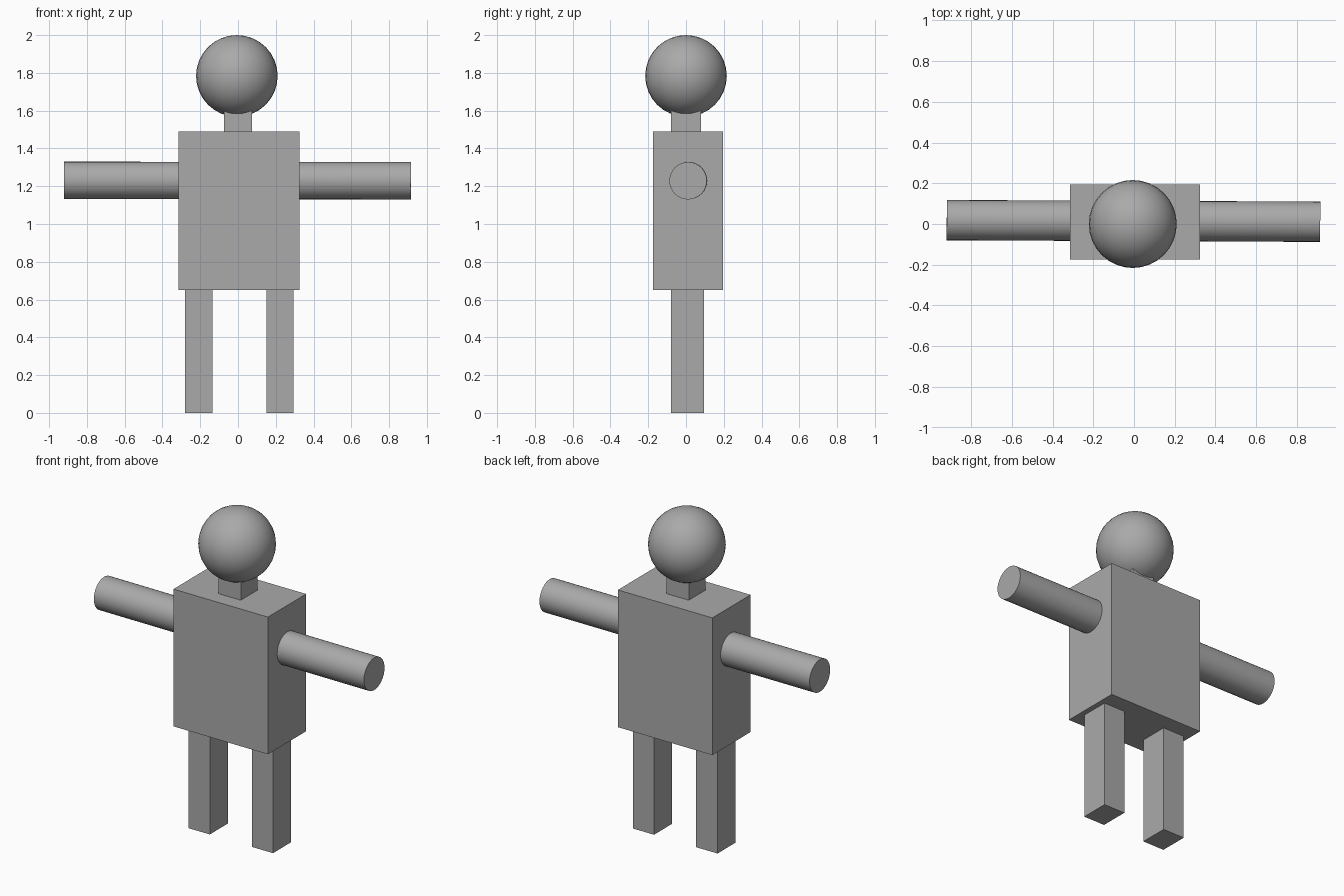
import bpy
import math
from mathutils import Vector

if "Cube" in bpy.data.objects:
    bpy.data.objects.remove(bpy.data.objects["Cube"])

grey = bpy.data.materials.new("grey")
grey.diffuse_color = (0.4, 0.4, 0.4, 1)
grey.use_nodes = True
grey.node_tree.nodes["Principled BSDF"].inputs["Base Color"].default_value = grey.diffuse_color


def finish(name):
    ob = bpy.context.object
    ob.name = name
    ob.data.materials.append(grey)
    return ob


def box(name, low, high):
    low, high = Vector(low), Vector(high)
    bpy.ops.mesh.primitive_cube_add(size=1, location=(low + high) / 2)
    bpy.context.object.scale = high - low
    bpy.ops.object.transform_apply(location=False, rotation=False, scale=True)
    return finish(name)


# Body blocks
box("torso", (-0.315, -0.175, 0.65), (0.325, 0.195, 1.49))
box("neck", (-0.075, -0.08, 1.48), (0.075, 0.08, 1.62))
box("left_leg", (-0.28, -0.08, 0), (-0.135, 0.095, 0.66))
box("right_leg", (0.15, -0.08, 0), (0.293, 0.095, 0.66))

# Arms: one slightly turned rod running through the torso
start, end = Vector((-0.92, 0.019, 1.231)), Vector((0.915, 0.011, 1.229))
axis = end - start
bpy.ops.mesh.primitive_cylinder_add(
    vertices=32, radius=0.099, depth=axis.length, location=(start + end) / 2,
    rotation=axis.to_track_quat('Z', 'Y').to_euler())
finish("arms")
bpy.ops.object.shade_smooth_by_angle(angle=math.radians(30))

# Head
bpy.ops.mesh.primitive_uv_sphere_add(
    segments=32, ring_count=16, radius=0.216, location=(-0.006, 0, 1.784))
finish("head")
bpy.ops.object.shade_smooth()
